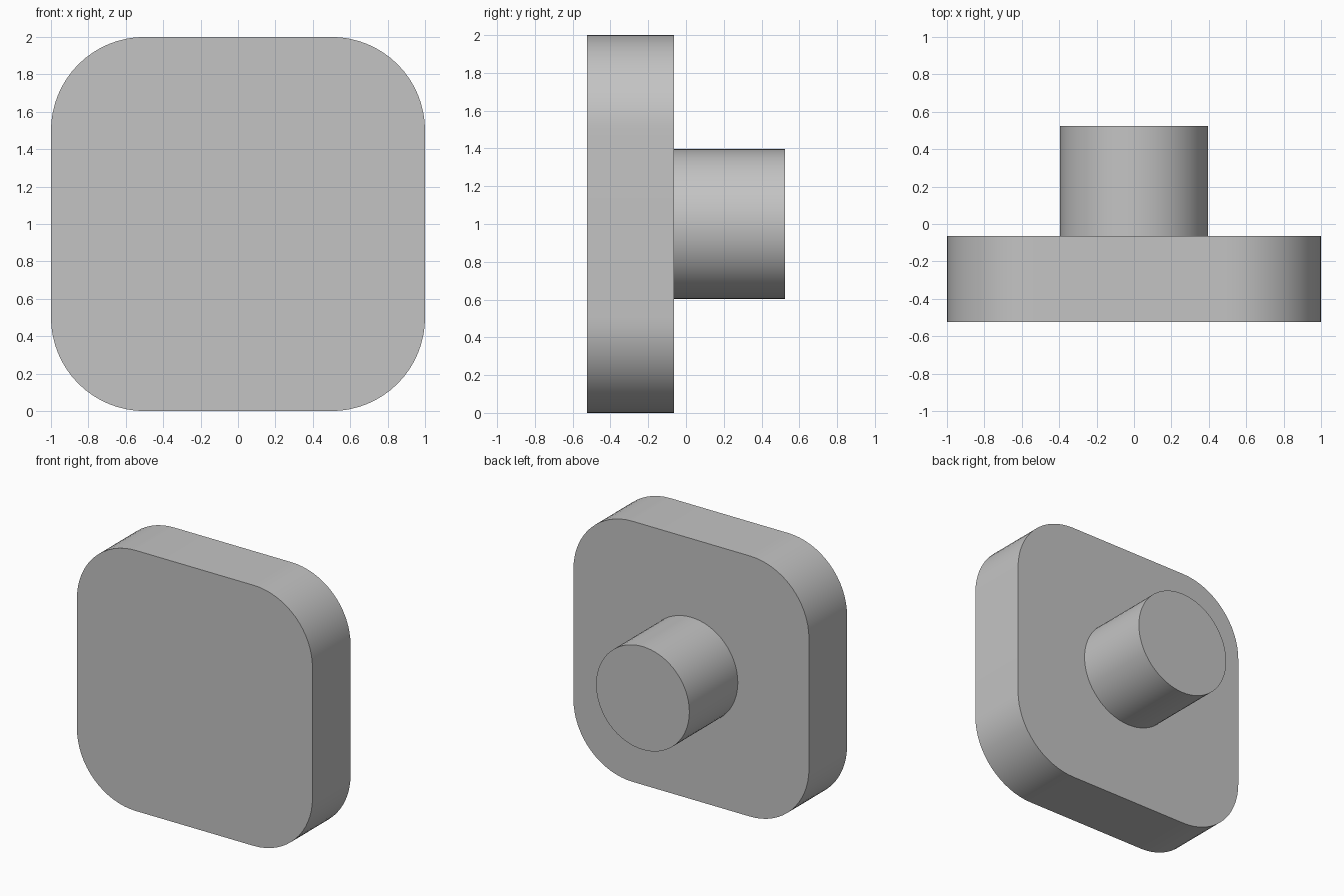
import bpy, bmesh
from math import pi, cos, sin

cube = bpy.data.objects.get("Cube")
if cube:
    bpy.data.objects.remove(cube, do_unlink=True)

# Single plain grey
grey = bpy.data.materials.new("plain_grey")
grey.use_nodes = True
colour = (0.55, 0.55, 0.55, 1)
grey.diffuse_color = colour
grey.node_tree.nodes["Principled BSDF"].inputs["Base Color"].default_value = colour


def rounded_outline(half, radius, steps):
    """Rounded square around the origin; a circle when half equals radius."""
    points = []
    for quarter in range(4):
        mid = (quarter + 0.5) * pi / 2
        cx = (half - radius) * (1 if cos(mid) > 0 else -1)
        cz = (half - radius) * (1 if sin(mid) > 0 else -1)
        last = steps if half == radius else steps + 1
        for i in range(last):
            a = (quarter + i / steps) * pi / 2
            points.append((cx + radius * cos(a), cz + radius * sin(a)))
    return points


def extrude_part(name, outline, front, back, height=1.0):
    """Solid made by extruding an x-z outline along y."""
    bm = bmesh.new()
    face = bm.faces.new([bm.verts.new((x, front, z)) for x, z in outline])
    result = bmesh.ops.extrude_face_region(bm, geom=[face], use_keep_orig=True)
    moved = [v for v in result["geom"] if isinstance(v, bmesh.types.BMVert)]
    bmesh.ops.translate(bm, verts=moved, vec=(0, back - front, 0))
    bmesh.ops.recalc_face_normals(bm, faces=bm.faces)
    mesh = bpy.data.meshes.new(name)
    bm.to_mesh(mesh)
    bm.free()
    mesh.materials.append(grey)
    obj = bpy.data.objects.new(name, mesh)
    obj.location.z = height
    bpy.context.collection.objects.link(obj)
    bpy.ops.object.select_all(action="DESELECT")
    obj.select_set(True)
    bpy.context.view_layer.objects.active = obj
    bpy.ops.object.shade_smooth_by_angle(angle=pi / 6)
    return obj


# Rounded square front plate
extrude_part("front_plate", rounded_outline(1.0, 0.5, 16), -0.525, -0.063)

# Round stem behind the plate
extrude_part("rear_stem", rounded_outline(0.396, 0.396, 16), -0.063, 0.525)
